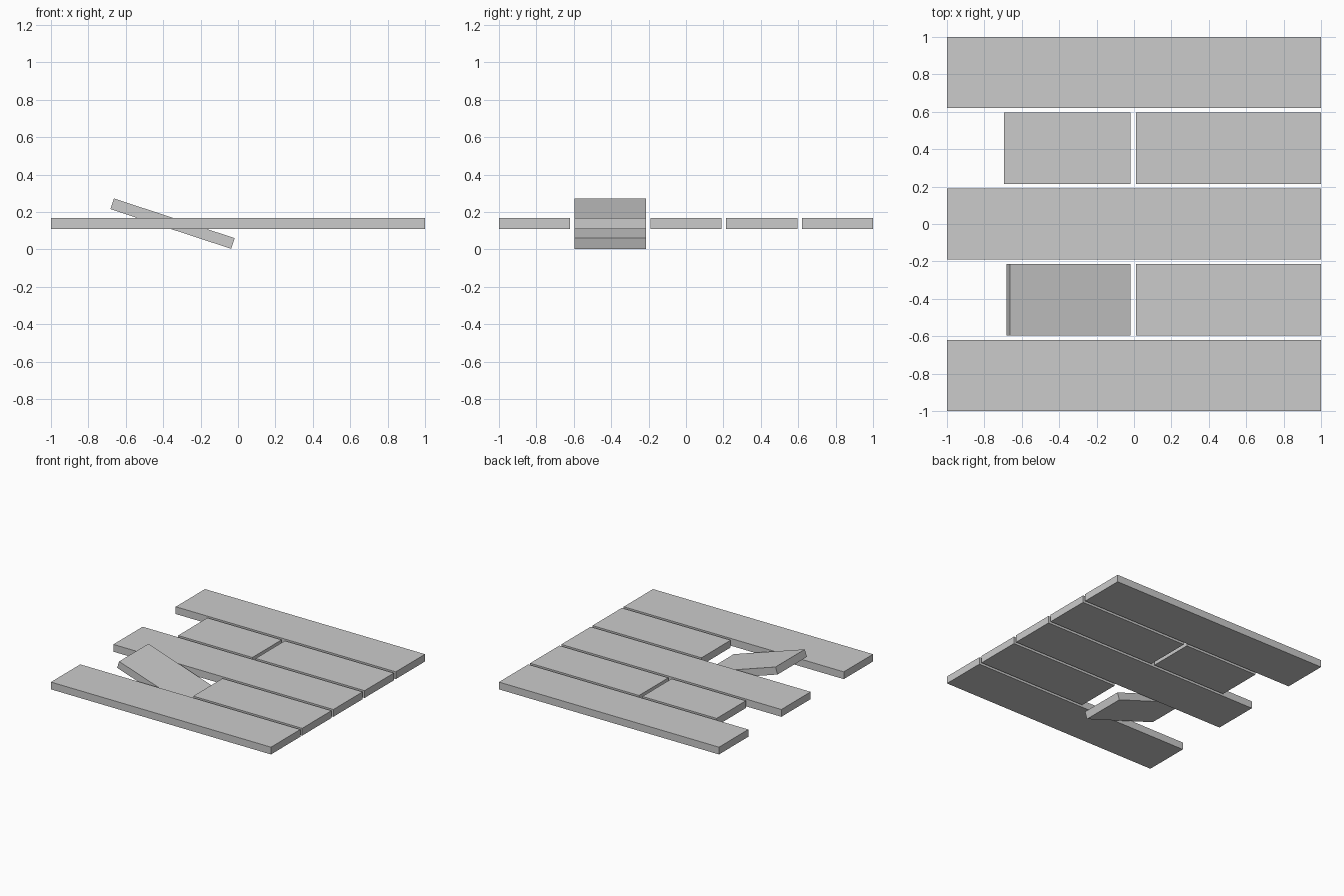
import bpy
from math import radians

cube = bpy.data.objects.get("Cube")
if cube:
    bpy.data.objects.remove(cube, do_unlink=True)

# Plain grey material shared by every plank
GREY = (0.6, 0.6, 0.6, 1.0)
grey = bpy.data.materials.new("plank_grey")
grey.use_nodes = True
grey.diffuse_color = GREY
grey.node_tree.nodes["Principled BSDF"].inputs["Base Color"].default_value = GREY

WIDTH, THICK, PITCH, LEVEL = 0.38, 0.06, 0.405, 0.138


def plank(name, x_min, x_max, row, tilt=0.0):
    """Box plank spanning x_min..x_max in a row, tilted about its centre."""
    bpy.ops.mesh.primitive_cube_add(
        size=1, location=((x_min + x_max) / 2, row * PITCH, LEVEL))
    obj = bpy.context.object
    obj.name = name
    obj.scale = (x_max - x_min, WIDTH, THICK)
    bpy.ops.object.transform_apply(location=False, rotation=False, scale=True)
    obj.rotation_euler.y = radians(tilt)
    obj.data.materials.append(grey)


# Full-length planks
for name, row in (("front", -2), ("middle", 0), ("back", 2)):
    plank(name + "_long_plank", -1, 1, row)

# Half planks in the rows between
for name, row in (("front", -1), ("back", 1)):
    plank(name + "_half_plank", 0.01, 1, row)

# Short broken pieces: one lying flat, one tipped loose
plank("back_short_plank", -0.695, -0.02, 1)
plank("loose_short_plank", -0.69, -0.01, -1, tilt=18.2)
